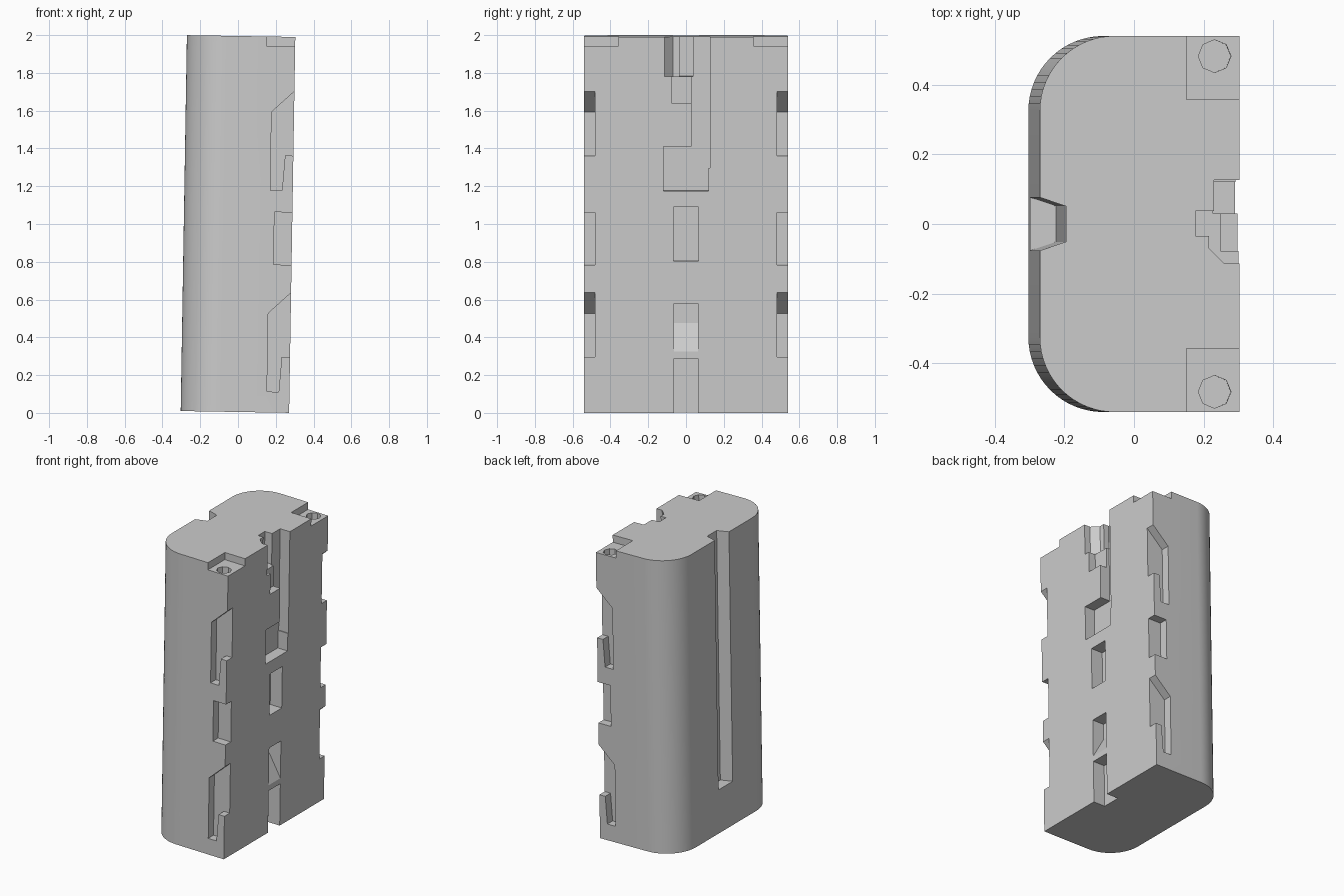
import bpy, bmesh, math
from mathutils import Matrix, Vector

cube = bpy.data.objects.get("Cube")
if cube:
    bpy.data.objects.remove(cube, do_unlink=True)

grey = bpy.data.materials.new("battery grey")
grey.use_nodes = True
colour = (0.6, 0.6, 0.6, 1)
grey.diffuse_color = colour
grey.node_tree.nodes["Principled BSDF"].inputs["Base Color"].default_value = colour

AXES = {"z": lambda a, b, c: (a, b, c), "y": lambda a, b, c: (a, c, b)}


def prism(name, outline, low, high, axis="z"):
    """Extrude an outline (xy, or xz when axis is y) from low to high."""
    place = AXES[axis]
    bm = bmesh.new()
    face = bm.faces.new([bm.verts.new(place(a, b, low)) for a, b in outline])
    new = bmesh.ops.extrude_face_region(bm, geom=[face])["geom"]
    verts = [v for v in new if isinstance(v, bmesh.types.BMVert)]
    bmesh.ops.translate(bm, verts=verts, vec=Vector(place(0, 0, high - low)))
    bmesh.ops.recalc_face_normals(bm, faces=bm.faces)
    mesh = bpy.data.meshes.new(name)
    bm.to_mesh(mesh)
    bm.free()
    mesh.materials.append(grey)
    obj = bpy.data.objects.new(name, mesh)
    bpy.context.collection.objects.link(obj)
    return obj


def rect(a0, a1, b0, b1):
    return [(a0, b0), (a1, b0), (a1, b1), (a0, b1)]


# Body: square at the contact side, rounded at the other
W, D, R, LOW, TOP = 0.287, 0.54, 0.215, 0.005, 1.995
OUT, ABOVE = 0.4, 2.1
arc = [(-W + R - R * math.sin(t), D - R + R * math.cos(t))
       for t in (math.pi / 2 * i / 16 for i in range(17))]
outline = [(W, -D), (W, D)] + arc + [(x, -y) for x, y in reversed(arc)]
body = prism("battery_body", outline, LOW, TOP)

cutters = []


def cut(*args):
    obj = prism("cutter", *args)
    obj.hide_render = True
    cutters.append(obj)


# Hooked and plain latch notches, corner pads and screw holes on both sides
hook = [(0.168, 0.115), (0.23, 0.115), (0.243, 0.3), (OUT, 0.3),
        (OUT, 0.745), (0.286, 0.64), (0.168, 0.53)]
for side in (-1, 1):
    y0, y1 = sorted((side * 0.483, side * 0.6))
    for lift in (0, 1.066):
        cut([(x, z + lift) for x, z in hook], y0, y1, "y")
    cut(rect(0.192, OUT, 0.788, 1.066), y0, y1, "y")
    p0, p1 = sorted((side * 0.357, side * 0.6))
    cut(rect(0.135, OUT, p0, p1), 1.946, ABOVE)
    hole = [(0.216 + 0.047 * math.cos(math.tau * i / 8),
             side * 0.482 + 0.047 * math.sin(math.tau * i / 8)) for i in range(8)]
    cut(hole, 1.9, ABOVE)

# Contact side: pockets, ramp and key recess
cut(rect(0.2, OUT, -0.063, 0.063), -0.1, 0.292)
cut([(0.287, 0.33), (OUT, 0.33), (OUT, 0.585), (0.2, 0.585), (0.2, 0.48)],
    -0.063, 0.063, "y")
cut(rect(0.2, OUT, -0.066, 0.066), 0.81, 1.094)
cut(rect(0.213, OUT, -0.12, 0.12), 1.18, 1.415)
cut(rect(0.214, OUT, 0.03, 0.126), 1.3, ABOVE)
cut([(0.199, 0.035), (0.199, -0.07), (0.243, -0.114), (OUT, -0.114),
     (OUT, 0.035)], 1.785, ABOVE)
cut(rect(0.16, 0.25, -0.035, 0.038), 1.785, ABOVE)
cut(rect(0.235, OUT, -0.078, 0.032), 1.645, 1.8)

# Long guide groove on the rounded side
cut([(-OUT, -0.115), (-0.212, -0.051), (-0.212, 0.051), (-OUT, 0.115)], 0.3, ABOVE)

# Carve the body
bpy.context.view_layer.objects.active = body
body.select_set(True)
for c in cutters:
    mod = body.modifiers.new("carve", "BOOLEAN")
    mod.operation, mod.solver, mod.object = "DIFFERENCE", "EXACT", c
    bpy.ops.object.modifier_apply(modifier=mod.name)
    bpy.data.objects.remove(c, do_unlink=True)

# Slight lean about the middle
centre = Matrix.Translation((0, 0, 1))
body.data.transform(centre @ Matrix.Rotation(0.0165, 4, "Y") @ centre.inverted())
bpy.ops.object.shade_smooth_by_angle(angle=math.radians(25))
